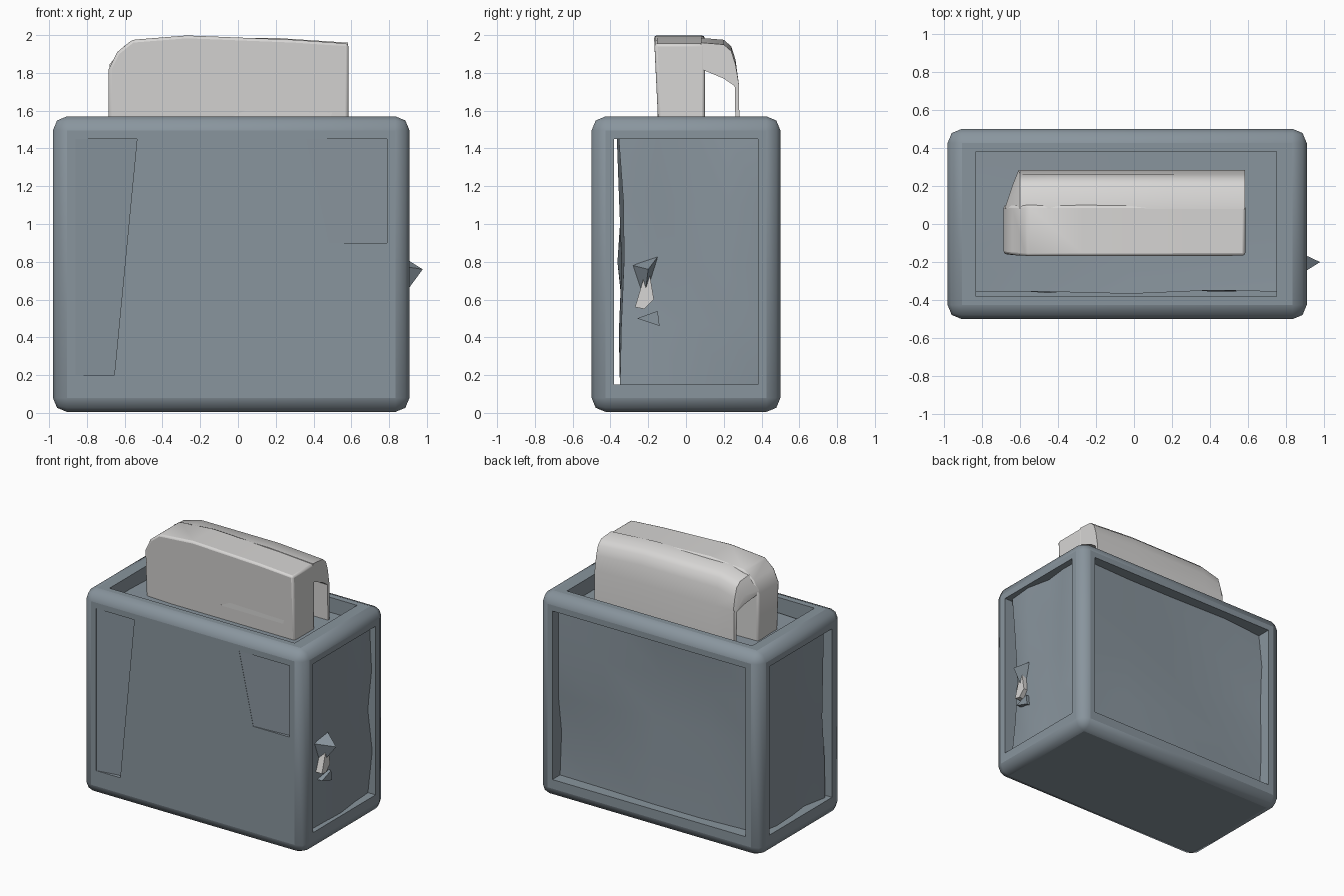
import bpy, bmesh, random
from mathutils import Vector

if "Cube" in bpy.data.objects:
    bpy.data.objects.remove(bpy.data.objects["Cube"])

random.seed(4)


def material(name, rgb):
    m = bpy.data.materials.new(name)
    m.diffuse_color = (*rgb, 1)
    m.use_nodes = True
    m.node_tree.nodes["Principled BSDF"].inputs["Base Color"].default_value = m.diffuse_color
    return m


STEEL = material("blue grey", (0.25, 0.30, 0.34))
PALE = material("pale bread", (0.68, 0.67, 0.66))


def finish(name, bm, mat):
    bmesh.ops.recalc_face_normals(bm, faces=bm.faces)
    me = bpy.data.meshes.new(name)
    bm.to_mesh(me)
    bm.free()
    ob = bpy.data.objects.new(name, me)
    bpy.context.collection.objects.link(ob)
    me.materials.append(mat)
    return ob


def box(name, lo, hi, mat, cuts=0, crumple=0):
    bm = bmesh.new()
    bmesh.ops.create_cube(bm, size=1)
    if cuts:
        bmesh.ops.subdivide_edges(bm, edges=bm.edges, cuts=cuts, use_grid_fill=True)
    for v in bm.verts:
        v.co = Vector([lo[i] + (v.co[i] + 0.5) * (hi[i] - lo[i]) for i in range(3)])
        v.co += Vector([random.uniform(-crumple, crumple) for _ in range(3)])
    return finish(name, bm, mat)


def prism(name, pts, axis, a, b, mat, stations=()):
    """Extrude a closed outline along the given axis from a to b."""
    bm = bmesh.new()
    rings = []
    for d in (a, *stations, b):
        ring = []
        for p in pts:
            co = list(p)
            co.insert(axis, d)
            ring.append(bm.verts.new(co))
        rings.append(ring)
    bm.faces.new(rings[0])
    bm.faces.new(rings[-1])
    n = len(pts)
    for r, s in zip(rings, rings[1:]):
        for i in range(n):
            j = (i + 1) % n
            bm.faces.new((r[i], r[j], s[j], s[i]))
    return finish(name, bm, mat)


def modify(ob, kind, **settings):
    m = ob.modifiers.new(kind.lower(), kind)
    for k, v in settings.items():
        setattr(m, k, v)


def smooth(ob, angle=0.7):
    bpy.ops.object.select_all(action='DESELECT')
    ob.select_set(True)
    bpy.context.view_layer.objects.active = ob
    bpy.ops.object.shade_smooth_by_angle(angle=angle)


# Outer casing: rounded box with open top, sides and back
casing = box("casing", (-0.98, -0.5, 0.005), (0.908, 0.5, 1.57), STEEL)
modify(casing, 'BEVEL', width=0.075, segments=2, limit_method='ANGLE')
cutters = [
    box("side_opening_cutter", (-1.2, -0.38, 0.15), (1.2, 0.38, 1.45), STEEL),
    box("top_opening_cutter", (-0.83, -0.38, 0.15), (0.75, 0.38, 1.8), STEEL),
    box("back_opening_cutter", (-0.86, -0.37, 0.15), (0.79, 0.7, 1.45), STEEL),
    # Shallow sloping dents in the front plate
    prism("left_dent_cutter", [(-0.86, -0.51), (-0.86, -0.499), (-0.585, -0.465), (-0.585, -0.51)],
          2, 0.2, 1.45, STEEL),
    prism("right_dent_cutter", [(0.36, -0.51), (0.36, -0.498), (0.79, -0.475), (0.79, -0.51)],
          2, 0.9, 1.45, STEEL),
]
# Lean the left dent and taper the right one
for v in cutters[3].data.vertices:
    if v.co.x > -0.6:
        v.co.x += 0.05 if v.co.z > 1 else -0.07
for v in cutters[4].data.vertices:
    if v.co.x < 0.5 and v.co.z < 1:
        v.co.x += 0.12
for c in cutters:
    modify(casing, 'BOOLEAN', object=c, operation='DIFFERENCE', solver='EXACT')
    c.hide_render = True
    c.hide_set(True)
smooth(casing)

# Crumpled inner block, standing behind a gap at the front
core = box("inner_block", (-0.92, -0.345, 0.13), (0.86, 0.405, 1.45), STEEL, 3, 0.025)
for v in core.data.vertices:
    if v.co.z < 0.2:
        v.co.z = 0.13
    if v.co.z > 1.4:
        v.co.z = max(v.co.z, 1.455)
    # Front face leans back slightly toward the foot
    v.co.y = max(v.co.y, -0.35 - 0.02 * (v.co.z - 0.15))
smooth(core, 0.6)

# Bread: front slab with rounded left shoulder
outline = [(-0.685, 1.38), (0.585, 1.38), (0.585, 1.955), (0.3, 1.975), (-0.27, 1.998),
           (-0.56, 1.975), (-0.64, 1.91), (-0.685, 1.82)]
slab = prism("bread_slab", outline, 1, -0.14, 0.1, PALE)
for v in slab.data.vertices:
    if v.co.y < 0 and v.co.z > 1.7:
        v.co.y -= 0.03 * (v.co.z - 1.5) / 0.5
modify(slab, 'BEVEL', width=0.015, segments=2, limit_method='ANGLE')
smooth(slab)

# Thick roof and thin back wall, leaving an open tunnel behind the slab
fold = [(0.08, 1.985), (0.2, 1.975), (0.24, 1.94), (0.262, 1.87), (0.28, 1.74),
        (0.285, 1.38), (0.265, 1.38), (0.258, 1.73), (0.2, 1.77), (0.08, 1.82)]
crust = prism("bread_back_crust", fold, 0, -0.68, 0.583, PALE, (-0.6, -0.45, 0.2))
for v in crust.data.vertices:
    # Rounded left shoulder, gentle fall to the right, trimmed rear corner
    top = v.co.z > 1.83
    if v.co.x < -0.65:
        v.co.x += max(0, v.co.y - 0.1) * 0.4
        v.co.z -= 0.14 if top else 0.0
    elif v.co.x < -0.5:
        v.co.z -= 0.04 if top else 0
    elif v.co.x > 0.5 and top:
        v.co.z -= 0.025
smooth(crust)

# Flat facet leaning on the lower front of the slab
facet = prism("bread_front_facet", [(-0.05, 1.56), (0.1, 1.63), (0.52, 1.67), (0.49, 1.56)],
              1, -0.15, -0.13, PALE)


def spike(name, base, tip, mat):
    """Three-sided point on the right side panel."""
    bm = bmesh.new()
    vs = [bm.verts.new(p) for p in (*base, tip)]
    for f in ((0, 1, 2), (0, 1, 3), (1, 2, 3), (2, 0, 3)):
        bm.faces.new([vs[i] for i in f])
    return finish(name, bm, mat)


# Lever on the right side: pointed knob, pale chip and small lower fin
spike("lever_knob", [(0.85, -0.14, 0.84), (0.85, -0.28, 0.78), (0.86, -0.22, 0.6)],
      (0.978, -0.2, 0.76), STEEL)
prism("lever_chip", [(-0.21, 0.76), (-0.27, 0.56), (-0.22, 0.55), (-0.17, 0.6), (-0.19, 0.72)],
      0, 0.84, 0.905, PALE)
prism("lever_fin", [(-0.26, 0.5), (-0.15, 0.54), (-0.14, 0.46)], 0, 0.84, 0.9, STEEL)
